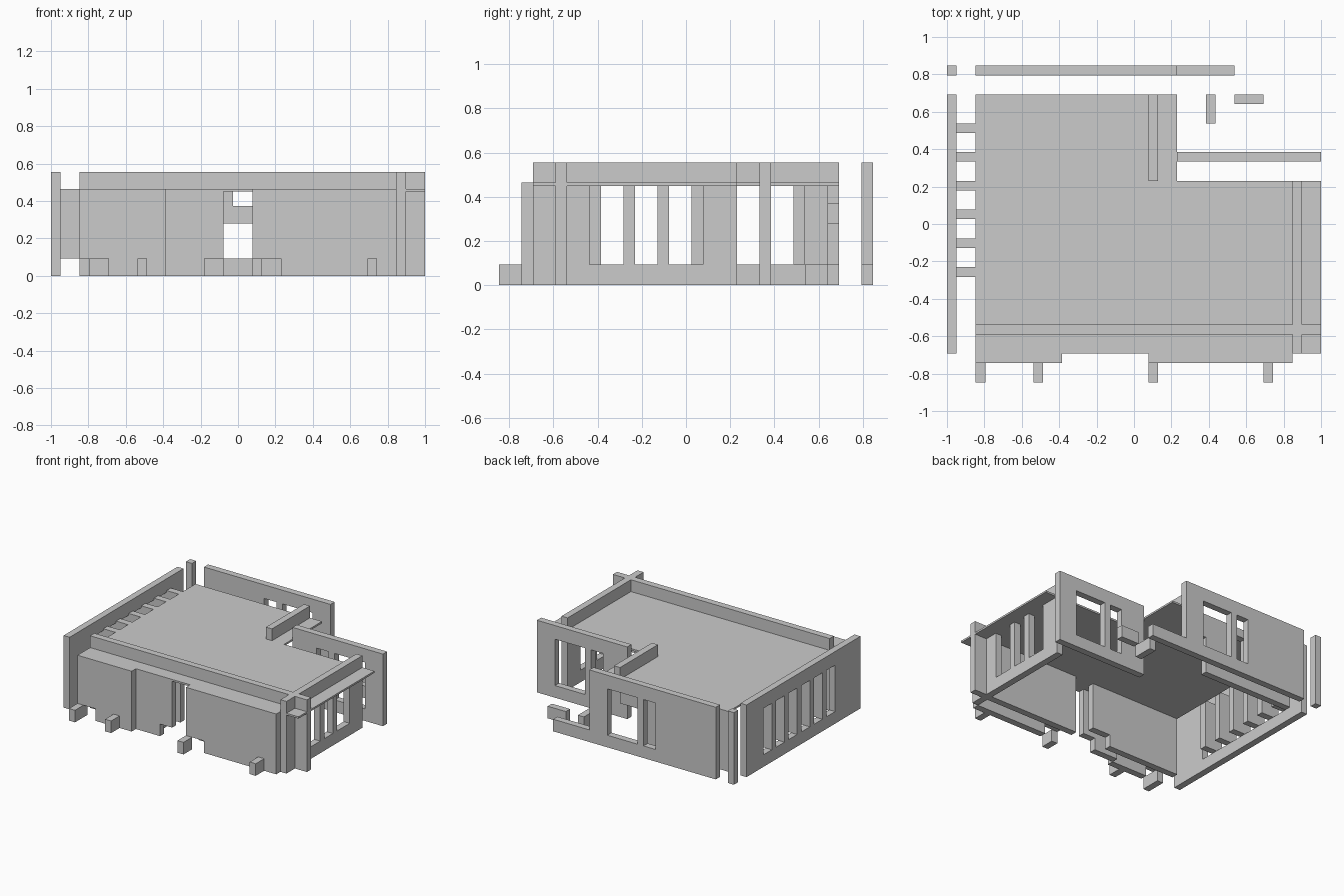
import bpy
from math import pi

if "Cube" in bpy.data.objects:
    bpy.data.objects.remove(bpy.data.objects["Cube"])

U = 2 / 39                       # building module
TOP, ROOF, CEIL, SILL = 0.555, 0.464, 0.45, 0.093


def rect(a0, a1, b0, b1):
    return [(a0, b0), (a1, b0), (a1, b1), (a0, b1)]


def slab(name, axis, lo, hi, outline, holes=()):
    """Extrude a flat outline with holes along an axis, from lo to hi."""
    cu = bpy.data.curves.new(name, 'CURVE')
    cu.dimensions = '2D'
    cu.fill_mode = 'BOTH'
    cu.extrude = (hi - lo) / 2
    for pts in [outline, *holes]:
        sp = cu.splines.new('POLY')
        sp.points.add(len(pts) - 1)
        for p, (a, b) in zip(sp.points, pts):
            p.co = (a, b, 0, 1)
        sp.use_cyclic_u = True
        sp.use_smooth = False
    ob = bpy.data.objects.new(name, cu)
    ob.rotation_euler = {'x': (pi / 2, 0, pi / 2), 'y': (pi / 2, 0, 0), 'z': (0, 0, 0)}[axis]
    ob.location['xyz'.index(axis)] = (lo + hi) / 2
    bpy.context.collection.objects.link(ob)
    return ob


def box(name, x0, x1, y0, y1, z0, z1):
    return slab(name, 'z', z0, z1, rect(x0, x1, y0, y1))


def X(k):
    return -1 + k * U


def Y(k):
    return -33 * U / 2 + k * U


# Roof slab with the cut back corner
slab('roof', 'z', CEIL, ROOF, [
    (X(3), Y(3)), (1, Y(3)), (1, Y(21)), (X(24), Y(21)), (X(24), Y(30)), (X(3), Y(30))])

# Left wall with six slots, and the fins tying it to the roof
slab('left_wall', 'x', X(0), X(1), rect(Y(3), Y(30), 0, TOP),
     [rect(Y(9 + 3 * i), Y(11 + 3 * i), SILL, CEIL) for i in range(6)])
for i in range(6):
    box('left_fin', X(1), X(3), Y(11 + 3 * i), Y(12 + 3 * i), SILL, ROOF)

# Back corner post
box('corner_post', X(0), X(1), Y(32), Y(33), 0, TOP)

# Back walls with a wide and a narrow window each
slab('back_wall', 'y', Y(32), Y(33), rect(X(3), X(24), 0, TOP),
     [rect(X(16), X(21), SILL, CEIL), rect(X(13), X(15), SILL, CEIL)])
slab('terrace_wall', 'y', Y(23), Y(24), rect(X(24), X(39), 0, TOP),
     [rect(X(31), X(36), SILL, CEIL), rect(X(28), X(30), SILL, CEIL)])
box('low_garden_wall', X(24), X(30), Y(32), Y(33), 0, SILL)

# Right wall with three windows, rising above the roof as a parapet
slab('right_wall', 'x', X(36), X(37), rect(Y(3), Y(21), 0, TOP),
     [rect(Y(a), Y(b), SILL, CEIL) for a, b in ((8, 11), (12, 14), (15, 18))])

# Main front wall: doorway below, parapet above the roof, stub on the right
slab('main_front_wall', 'y', Y(5), Y(6), [
    (X(3), 0), (X(15), 0), (X(15), SILL), (X(18), SILL), (X(18), CEIL),
    (X(21), CEIL), (X(21), 0), (X(36), 0), (X(36), TOP), (X(3), TOP)])
box('right_stub_wall', X(37), X(39), Y(5), Y(6), 0, TOP)

# Outer front walls either side of the entrance, with the recessed panel
slab('front_wall_left', 'y', Y(2), Y(3), [
    (X(3), 0), (X(4), 0), (X(4), SILL), (X(6), SILL), (X(6), 0), (X(12), 0),
    (X(12), ROOF), (X(3), ROOF)])
slab('front_wall_right', 'y', Y(2), Y(3), [
    (X(24), 0), (X(36), 0), (X(36), ROOF), (X(21), ROOF), (X(21), SILL), (X(24), SILL)])
slab('recessed_panel', 'y', Y(3), Y(4), [
    (X(12), 0), (X(16), 0), (X(16), SILL), (X(18), SILL), (X(18), CEIL), (X(12), CEIL)])

# Front ground blocks
for k in (3, 9, 21, 33):
    box('front_block', X(k), X(k + 1), Y(0), Y(2), 0, SILL)

# Inner back partition with a window, and its hanging lintel
slab('inner_partition', 'y', Y(29), Y(30), rect(X(3), X(18), 0, CEIL),
     [rect(X(11), X(14), SILL, CEIL - U)])
box('lintel', X(18), X(21), Y(29), Y(30), 0.28, 0.372)
box('lintel_hanger', X(18), X(19), Y(29), Y(30), 0.372, CEIL)

# Beam on the roof and the terrace seats
box('roof_beam', X(21), X(22), Y(21), Y(30), ROOF, TOP)
box('terrace_seat_a', X(27), X(28), Y(27), Y(30), 0, SILL)
box('terrace_seat_b', X(30), X(33), Y(29), Y(30), 0, SILL)
